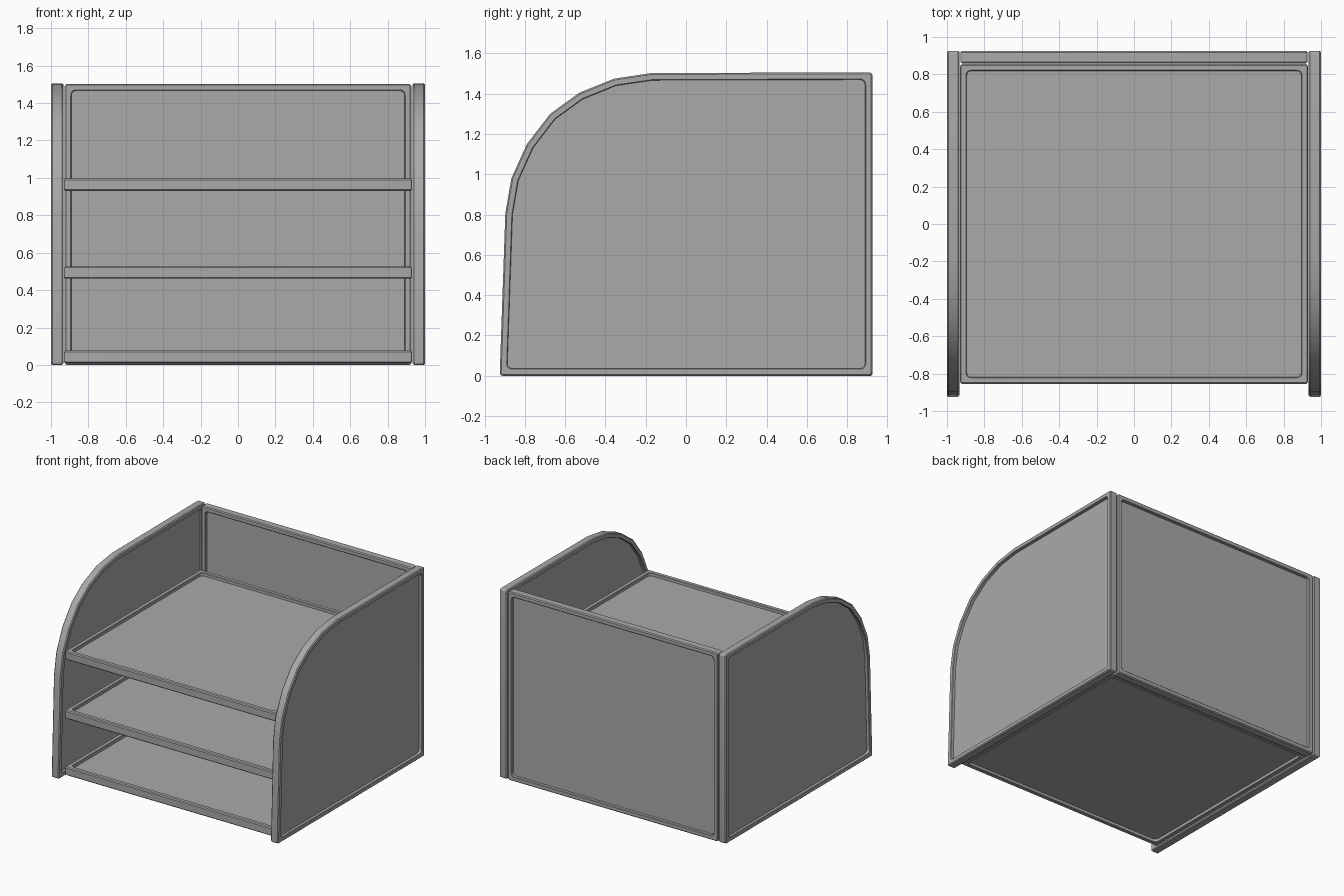
import bpy
import bmesh
from math import radians
from mathutils import Vector

if "Cube" in bpy.data.objects:
    bpy.data.objects.remove(bpy.data.objects["Cube"])

grey = bpy.data.materials.new("Grey metal")
grey.use_nodes = True
GREY = (0.4, 0.4, 0.4, 1)
grey.diffuse_color = GREY
grey.node_tree.nodes["Principled BSDF"].inputs["Base Color"].default_value = GREY

THICK = 0.066   # frame depth
RIM = 0.036     # frame face width
SHEET = 0.016   # thickness of the sheet held inside the frame
SOFT = 0.007    # chamfer on the frame edges
STEPS = 4       # segments per rounded corner


def offset_loop(points, inset, radius):
    """Move a counter-clockwise outline inwards and round its sharp corners."""
    pts = [Vector(p) for p in points]
    n = len(pts)
    loop = []
    moved = []
    for i, p in enumerate(pts):
        a = (p - pts[i - 1]).normalized()
        b = (pts[(i + 1) % n] - p).normalized()
        na, nb = Vector((-a.y, a.x)), Vector((-b.y, b.x))
        moved.append((p + (na + nb) * inset / (1 + na.dot(nb)), a, b))
    for p, a, b in moved:
        if a.dot(b) > 0.7:
            loop.append(p)
            continue
        start, end = p - a * radius, p + b * radius
        for k in range(STEPS + 1):
            t = k / STEPS
            loop.append(start * (1 - t) ** 2 + p * 2 * t * (1 - t) + end * t ** 2)
    return loop


def framed_panel(name, outline, place):
    """Frame with a thin recessed sheet; place maps (u, v, depth) to x, y, z."""
    h = THICK / 2
    half = [(RIM, 0.03, SHEET / 2), (RIM, 0.03, h - SOFT / 2),
            (RIM - SOFT / 2, 0.03, h), (SOFT, 0.012, h), (0, 0.016, h - SOFT)]
    section = half + [(o, r, -w) for o, r, w in reversed(half)]
    bm = bmesh.new()
    rings = [[bm.verts.new(place(p.x, p.y, w)) for p in offset_loop(outline, o, r)]
             for o, r, w in section]
    for r1, r2 in zip(rings, rings[1:]):
        for i in range(len(r1)):
            bm.faces.new((r1[i - 1], r1[i], r2[i], r2[i - 1]))
    bm.faces.new(rings[0])
    bm.faces.new(rings[-1])
    bmesh.ops.recalc_face_normals(bm, faces=bm.faces)
    mesh = bpy.data.meshes.new(name)
    bm.to_mesh(mesh)
    bm.free()
    mesh.materials.append(grey)
    obj = bpy.data.objects.new(name, mesh)
    bpy.context.collection.objects.link(obj)
    bpy.ops.object.select_all(action='DESELECT')
    obj.select_set(True)
    bpy.context.view_layer.objects.active = obj
    bpy.ops.object.shade_smooth_by_angle(angle=radians(30))


def rectangle(u0, u1, v0, v1):
    return [(u0, v0), (u1, v0), (u1, v1), (u0, v1)]


# Side panels with a swept front edge
side = [(-0.925, 0), (0.925, 0), (0.925, 1.506), (-0.17, 1.503), (-0.357, 1.475),
        (-0.53, 1.405), (-0.675, 1.3), (-0.79, 1.15), (-0.867, 0.98), (-0.897, 0.805)]
for name, sign in (("left_side", 1), ("right_side", -1)):
    framed_panel(name, side, lambda u, v, w, s=sign: (s * (1 - THICK / 2 + w), u, v))

# Back panel
framed_panel("back_panel", rectangle(-0.927, 0.927, 0, 1.503),
             lambda u, v, w: (u, 0.925 - THICK / 2 + w, v))

# Three shelves
for name, z in (("bottom_shelf", 0.043), ("middle_shelf", 0.494), ("top_shelf", 0.964)):
    framed_panel(name, rectangle(-0.931, 0.931, -0.855, 0.855),
                 lambda u, v, w, z=z: (u, v, z + w))
